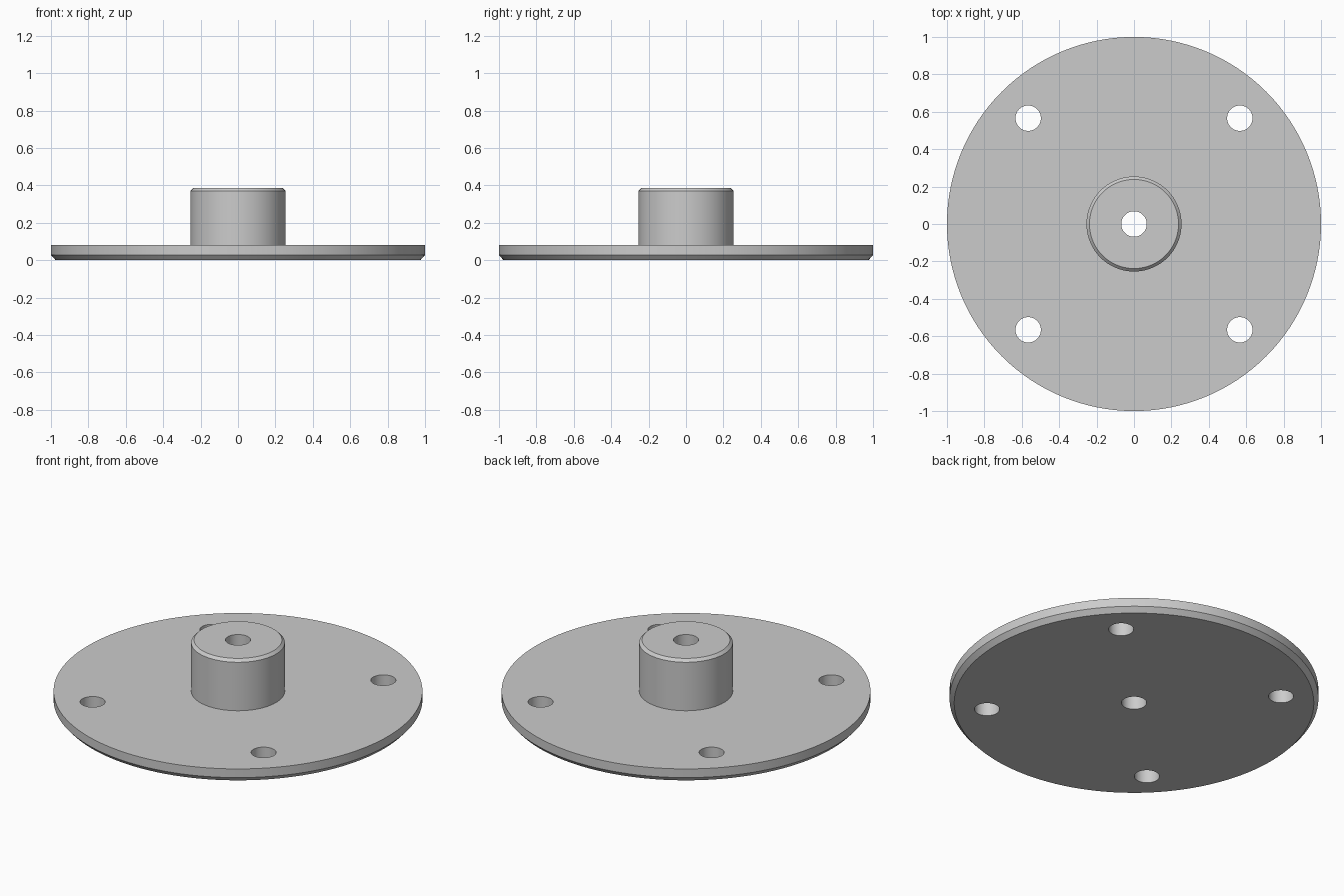
import bpy
import bmesh
from math import cos, sin, radians, tau

SEGMENTS = 128
BORE_RADIUS = 0.068
BOLT_CIRCLE = 0.8

if "Cube" in bpy.data.objects:
    bpy.data.objects.remove(bpy.data.objects["Cube"], do_unlink=True)

# Bare metal
metal = bpy.data.materials.new("grey metal")
metal.use_nodes = True
colour = (0.6, 0.6, 0.6, 1)
metal.diffuse_color = colour
metal.node_tree.nodes["Principled BSDF"].inputs["Base Color"].default_value = colour


def lathe(name, profile):
    """Turn a closed (radius, height) profile around the z axis."""
    bm = bmesh.new()
    rings = [[bm.verts.new((r * cos(tau * i / SEGMENTS), r * sin(tau * i / SEGMENTS), z))
              for i in range(SEGMENTS)] for r, z in profile]
    for a, b in zip(rings, rings[1:] + rings[:1]):
        for i in range(SEGMENTS):
            j = (i + 1) % SEGMENTS
            bm.faces.new((a[i], a[j], b[j], b[i]))
    bmesh.ops.recalc_face_normals(bm, faces=bm.faces)
    mesh = bpy.data.meshes.new(name)
    bm.to_mesh(mesh)
    bm.free()
    mesh.materials.append(metal)
    obj = bpy.data.objects.new(name, mesh)
    bpy.context.collection.objects.link(obj)
    return obj


def select_only(obj):
    bpy.ops.object.select_all(action='DESELECT')
    obj.select_set(True)
    bpy.context.view_layer.objects.active = obj


# Disc with chamfered underside, hub with chamfered rim and a through bore
flange = lathe("hub_flange", [
    (BORE_RADIUS, 0), (0.975, 0), (1, 0.028), (1, 0.08),
    (0.254, 0.08), (0.254, 0.37), (0.238, 0.386), (BORE_RADIUS, 0.386),
])

# Four bolt holes on the diagonals
for k in range(4):
    angle = radians(45 + 90 * k)
    bpy.ops.mesh.primitive_cylinder_add(
        vertices=48, radius=BORE_RADIUS, depth=0.4,
        location=(BOLT_CIRCLE * cos(angle), BOLT_CIRCLE * sin(angle), 0.04))
    cutter = bpy.context.object
    cutter.name = "bolt_hole_cutter"
    cutter.hide_render = True
    cutter.data.materials.append(metal)
    select_only(flange)
    cut = flange.modifiers.new("bolt_hole", 'BOOLEAN')
    cut.operation = 'DIFFERENCE'
    cut.solver = 'EXACT'
    cut.object = cutter
    bpy.ops.object.modifier_apply(modifier=cut.name)
    bpy.data.objects.remove(cutter, do_unlink=True)

# Smooth round walls, crisp edges
select_only(flange)
bpy.ops.object.shade_smooth_by_angle(angle=radians(25))
